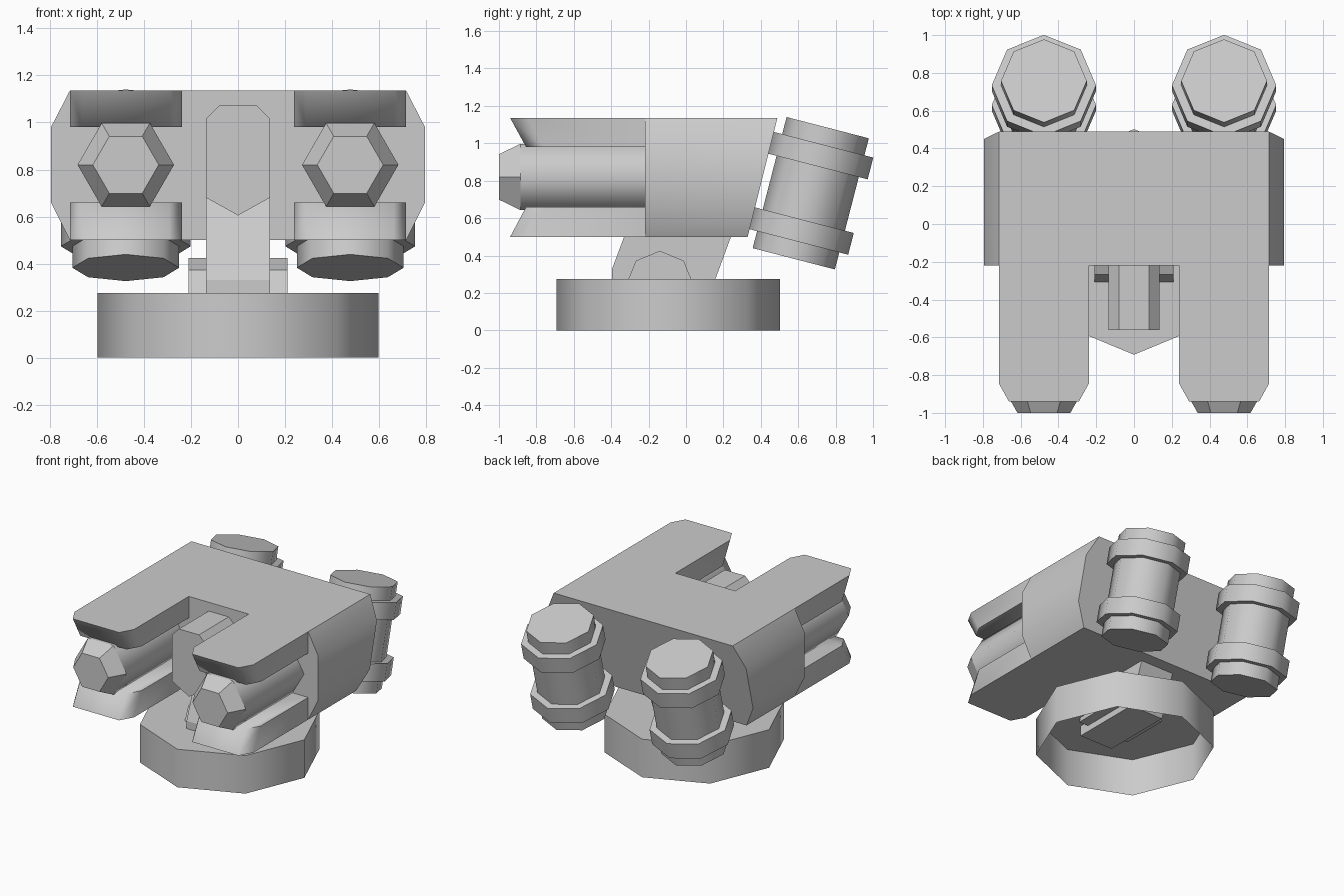
import bpy, math
from mathutils import Matrix, Vector

if "Cube" in bpy.data.objects:
    bpy.data.objects.remove(bpy.data.objects["Cube"])


def loft(name, rings, cap_start=True, cap_end=True, smooth=None):
    """Skin a list of equal-length point rings into one mesh object."""
    n = len(rings[0])
    verts = [p for ring in rings for p in ring]
    faces = [(r * n + i, r * n + (i + 1) % n, (r + 1) * n + (i + 1) % n, (r + 1) * n + i)
             for r in range(len(rings) - 1) for i in range(n)]
    if cap_start:
        faces.append(tuple(reversed(range(n))))
    if cap_end:
        faces.append(tuple(range(len(verts) - n, len(verts))))
    mesh = bpy.data.meshes.new(name)
    mesh.from_pydata(verts, [], faces)
    obj = bpy.data.objects.new(name, mesh)
    bpy.context.collection.objects.link(obj)
    bpy.context.view_layer.objects.active = obj
    bpy.ops.object.select_all(action='DESELECT')
    obj.select_set(True)
    bpy.ops.object.mode_set(mode='EDIT')
    bpy.ops.mesh.select_all(action='SELECT')
    if cap_start and cap_end:
        bpy.ops.mesh.normals_make_consistent(inside=False)
    bpy.ops.object.mode_set(mode='OBJECT')
    if smooth:
        bpy.ops.object.shade_smooth_by_angle(angle=math.radians(smooth))
    return obj


def circle(n, r):
    return [(r * math.cos(2 * math.pi * i / n), r * math.sin(2 * math.pi * i / n)) for i in range(n)]


# Octagonal base, open underneath
loft("base", [[(x, y - 0.095, z) for x, y in circle(8, 0.597)] for z in (0, 0.275)],
     cap_start=False, smooth=50)

# Leaning pedestal that runs up into the body
side = [(-0.395, 0.2), (-0.395, 0.33), (-0.23, 0.77), (0.34, 0.77), (0.13, 0.2)]
loft("pedestal", [[(x, y, z) for y, z in side] for x in (-0.135, 0.135)])

# Half-octagon pivot across the pedestal foot
pivot = [(y - 0.14, z + 0.245) for y, z in circle(8, 0.18)[:5]]
loft("pivot", [[(x, y, z) for y, z in pivot] for x in (-0.21, 0.21)])

# Main body with chamfered sides and a slanted back
section = [(0.715, 0.5), (0.795, 0.66), (0.795, 0.98), (0.715, 1.135)]
section += [(-x, z) for x, z in reversed(section)]
loft("body", [[(x, -0.22, z) for x, z in section],
              [(x, 0.33 + (z - 0.5) * 0.25, z) for x, z in section]], smooth=40)

# Short sensor block between the barrels
block = [(0.135, 0.68), (0.135, 1.017), (0.08, 1.072), (-0.08, 1.072),
         (-0.135, 1.017), (-0.135, 0.68), (0, 0.605)]
loft("centre_block", [[(x, y, z) for x, z in block] for y in (-0.56, -0.22)])

for s, tag in ((-1, "left"), (1, "right")):
    cx = 0.477 * s

    # Fins above and below the barrel, raked back toward it
    for label, outer, inner in (("upper", 1.135, 0.98), ("lower", 0.5, 0.66)):
        def outline(z, back):
            pts = [(-0.238, -0.22), (-0.238, -0.845 + back), (-0.185, -0.94 + back),
                   (0.185, -0.94 + back), (0.238, -0.845 + back), (0.238, -0.22)]
            return [(cx + x, y, z) for x, y in pts]
        loft(f"{label}_fin_{tag}", [outline(outer, 0), outline(inner, 0.085)], smooth=65)

    # Hexagonal barrel and its faceted tip
    def hexagon(y, r):
        return [(cx + x, y, 0.82 + z) for x, z in circle(6, r)]
    loft(f"barrel_{tag}", [hexagon(-0.885, 0.205), hexagon(-0.22, 0.205)],
         cap_start=False, cap_end=False, smooth=65)
    loft(f"barrel_tip_{tag}", [hexagon(-1.0, 0.14), hexagon(-0.885, 0.205)])

    # Tilted rear canister with two raised bands
    place = Matrix.Translation((cx, 0.667, 0.733)) @ Matrix.Rotation(math.radians(-14.5), 4, 'X')

    def drum(name, r, low, high):
        loft(name, [[tuple(place @ Vector((x, y, h))) for x, y in circle(8, r)]
                    for h in (low, high)], smooth=50)
    drum(f"canister_{tag}", 0.227, -0.362, 0.362)
    drum(f"canister_upper_band_{tag}", 0.276, 0.148, 0.268)
    drum(f"canister_lower_band_{tag}", 0.276, -0.268, -0.148)

# Barrel sleeves and open base: make all shells face outward
for obj in bpy.data.objects:
    if obj.name == "base" or obj.name in ("barrel_left", "barrel_right"):
        mesh = obj.data
        centre = sum((v.co for v in mesh.vertices), Vector()) / len(mesh.vertices)
        if (mesh.polygons[0].center - centre).dot(mesh.polygons[0].normal) < 0:
            mesh.flip_normals()
